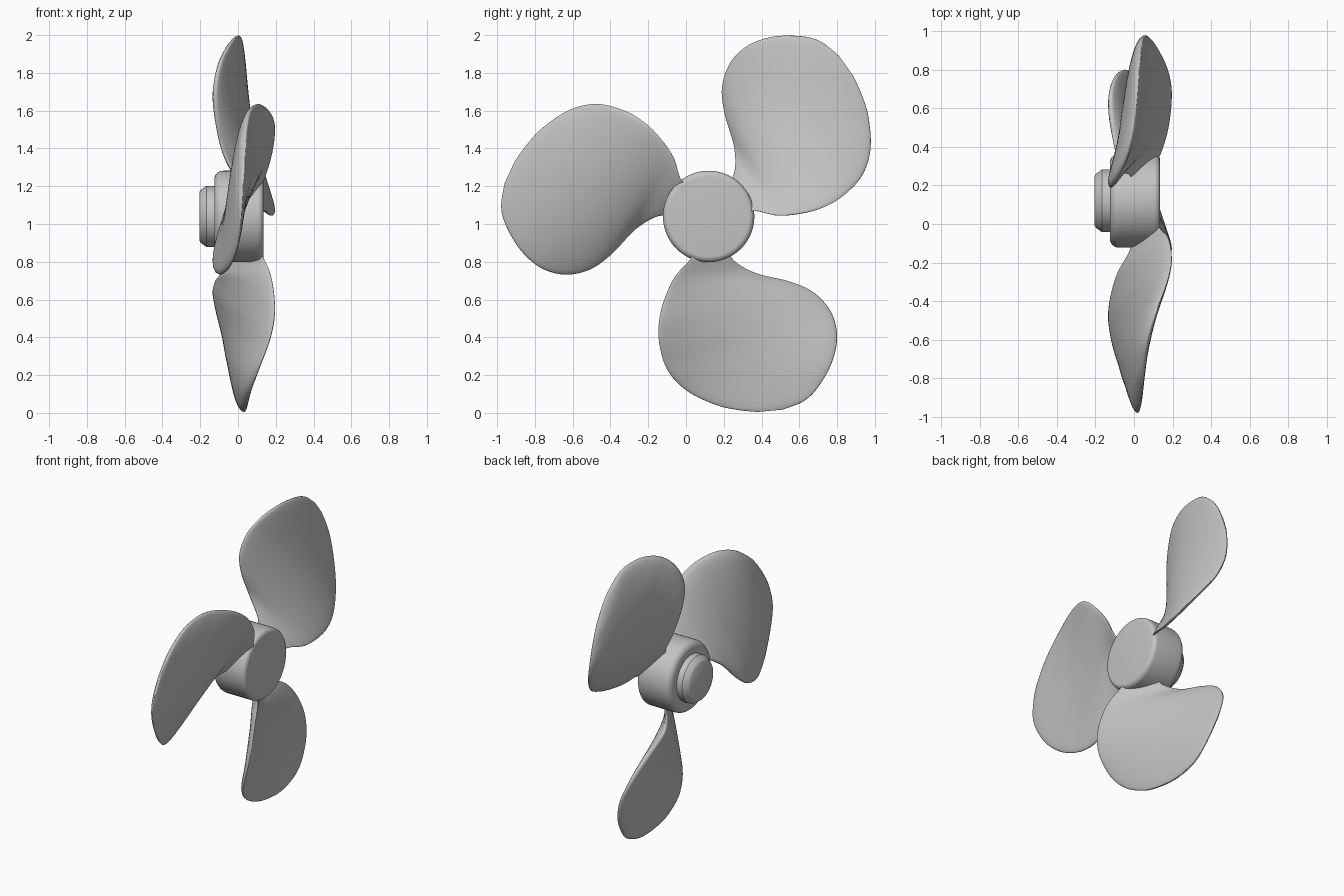
import bpy, bmesh, math
from mathutils import Vector, Matrix

cube = bpy.data.objects.get("Cube")
if cube:
    bpy.data.objects.remove(cube, do_unlink=True)

CENTRE = Vector((0, 0.12, 1.04))  # the shaft runs along x through this point

metal = bpy.data.materials.new("plain_grey")
metal.use_nodes = True
GREY = (0.55, 0.55, 0.55, 1)
metal.diffuse_color = GREY
metal.node_tree.nodes["Principled BSDF"].inputs["Base Color"].default_value = GREY


def finish(bm, name, sharp_angle):
    """Turn a bmesh into a smooth-shaded object on the shaft centre."""
    bmesh.ops.recalc_face_normals(bm, faces=bm.faces)
    mesh = bpy.data.meshes.new(name)
    bm.to_mesh(mesh)
    bm.free()
    mesh.shade_smooth()
    mesh.set_sharp_from_angle(angle=math.radians(sharp_angle))
    mesh.materials.append(metal)
    obj = bpy.data.objects.new(name, mesh)
    obj.location = CENTRE
    bpy.context.collection.objects.link(obj)
    return obj


def lathe(name, profile, steps=64):
    """Revolve (x, radius) points about the x axis."""
    bm = bmesh.new()
    verts = [bm.verts.new((x, 0, r)) for x, r in profile]
    edges = [bm.edges.new(pair) for pair in zip(verts, verts[1:])]
    bmesh.ops.spin(bm, geom=verts + edges, cent=(0, 0, 0), axis=(1, 0, 0),
                   angle=math.tau, steps=steps, use_duplicate=False)
    bmesh.ops.remove_doubles(bm, verts=bm.verts, dist=0.0001)
    return finish(bm, name, 35)


def fillet(x, r, size, start):
    """Quarter-round profile corner about (x, r)."""
    return [(x + size * math.cos(a), r + size * math.sin(a))
            for a in (math.radians(start - 15 * i) for i in range(7))]


# Hub drum with rounded rims, and the tapered collar behind it
lathe("hub", [(-0.125, 0)] + fillet(-0.08, 0.197, 0.045, 180)
      + fillet(0.105, 0.212, 0.03, 90) + [(0.135, 0)])
lathe("collar", [(-0.1, 0), (-0.1, 0.162), (-0.167, 0.162),
                 (-0.197, 0.14), (-0.205, 0.127), (-0.205, 0)])

# Blade stations from root to tip: leading edge and trailing edge,
# each as (depth along shaft, sideways, outward)
STATIONS = [
    ((0.10, -0.07, 0.15), (-0.01, 0.10, 0.15)),
    ((0.14, -0.10, 0.23), (-0.02, 0.13, 0.23)),
    ((0.175, -0.18, 0.32), (-0.08, 0.25, 0.30)),
    ((0.192, -0.235, 0.44), (-0.11, 0.43, 0.345)),
    ((0.19, -0.262, 0.55), (-0.115, 0.56, 0.405)),
    ((0.162, -0.262, 0.67), (-0.09, 0.65, 0.51)),
    ((0.108, -0.22, 0.81), (-0.045, 0.68, 0.64)),
    ((0.066, -0.12, 0.92), (-0.008, 0.65, 0.78)),
    ((0.046, 0.03, 0.995), (0.012, 0.575, 0.91)),
    ((0.04, 0.15, 1.024), (0.02, 0.50, 0.98)),
    ((0.035, 0.26, 1.035), (0.027, 0.39, 1.023)),
]


def smooth_path(points, cuts=5):
    """Catmull-Rom curve through the points."""
    p = [Vector(q) for q in points]
    p = [p[0]] + p + [p[-1]]
    out = []
    for a, b, c, d in zip(p, p[1:], p[2:], p[3:]):
        for i in range(cuts):
            t = i / cuts
            out.append(b + (c - a) * t / 2 + (a - b * 2.5 + c * 2 - d / 2) * t * t
                       + (b * 3 - a - c * 3 + d) * t ** 3 / 2)
    return out + [p[-1]]


def make_blade(name, angle, segments=20):
    leading = smooth_path([s[0] for s in STATIONS])
    trailing = smooth_path([s[1] for s in STATIONS])
    bm = bmesh.new()
    rings = []
    for lead, trail in zip(leading, trailing):
        fullness = min(1, (trail - lead).length / 0.9)
        ring = []
        # Walk around the full lens section: front face, then back face
        for i in range(2 * segments):
            a = math.pi * i / segments
            p = lead.lerp(trail, (1 - math.cos(a)) / 2)
            bulge = 0.03 if i < segments else 0.08
            p.x += bulge * fullness * math.sin(a)
            ring.append(bm.verts.new((p.x, p.y, -p.z)))
        rings.append(ring)
    for low, high in zip(rings, rings[1:]):
        for i in range(len(low)):
            j = (i + 1) % len(low)
            bm.faces.new((low[i], low[j], high[j], high[i]))
    bm.faces.new(rings[0])
    bm.faces.new(rings[-1])
    bm.transform(Matrix.Rotation(angle, 4, 'X'))
    return finish(bm, name, 80)


# Three equal blades around the hub
for k, place in enumerate(("lower", "upper_rear", "upper_front")):
    make_blade(place + "_blade", k * math.tau / 3)
